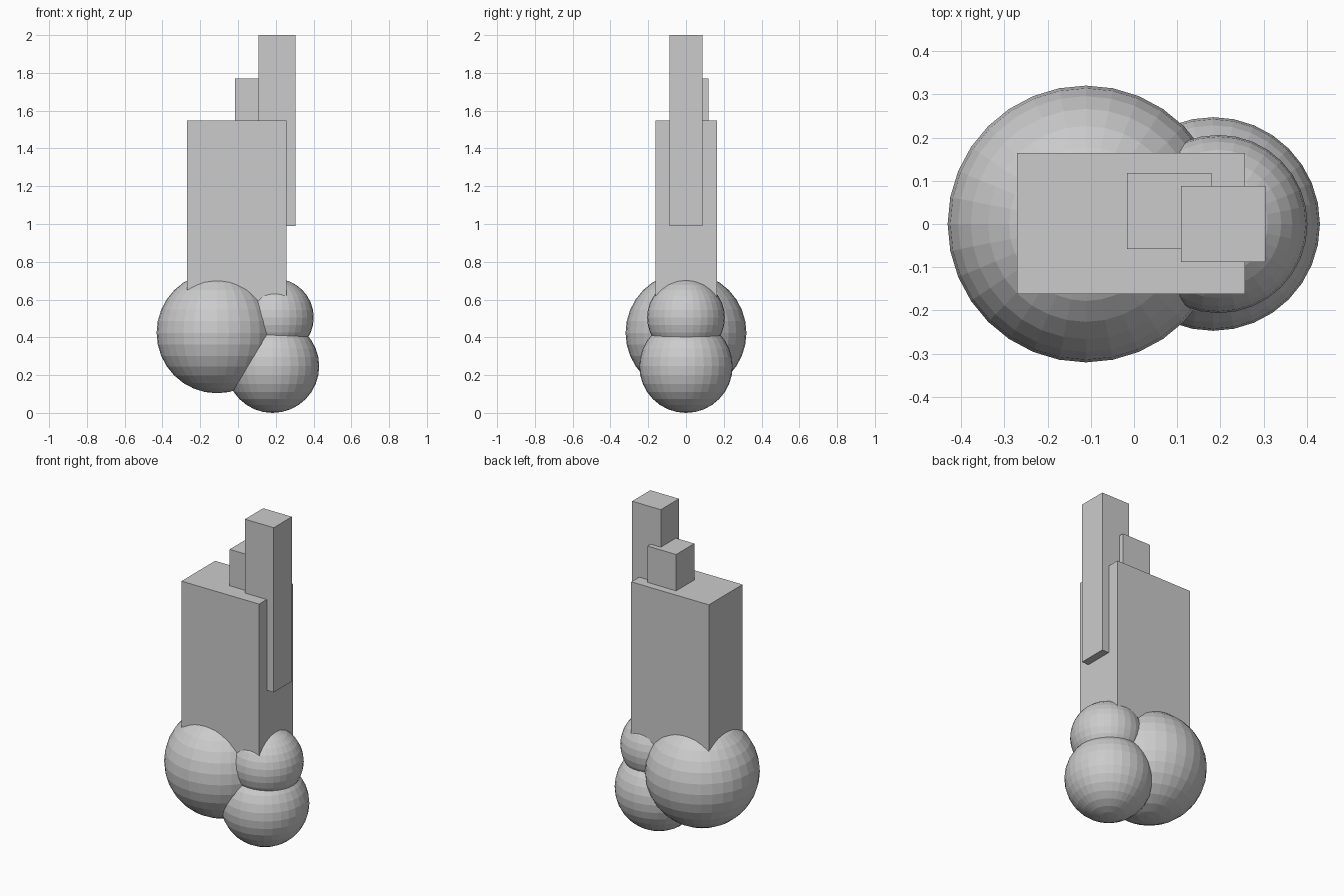
import bpy

if "Cube" in bpy.data.objects:
    bpy.data.objects.remove(bpy.data.objects["Cube"])


def ball(name, x, z, r):
    bpy.ops.mesh.primitive_uv_sphere_add(segments=32, ring_count=16, radius=r, location=(x, 0, z))
    bpy.context.object.name = name


def block(name, x, y, z):
    # Box spanning the given (min, max) range on each axis
    bpy.ops.mesh.primitive_cube_add(size=1, location=[sum(r) / 2 for r in (x, y, z)])
    ob = bpy.context.object
    ob.name = name
    ob.scale = [r[1] - r[0] for r in (x, y, z)]
    bpy.ops.object.transform_apply(location=False, rotation=False, scale=True)


# Cluster of faceted spheres at the base
ball("large_base_sphere", -0.111, 0.424, 0.320)
ball("lower_base_sphere", 0.183, 0.247, 0.247)
ball("upper_base_sphere", 0.195, 0.505, 0.206)

# Stepped blocks rising from the spheres
block("main_block", (-0.27, 0.257), (-0.162, 0.164), (0.53, 1.547))
block("middle_block", (-0.016, 0.179), (-0.058, 0.118), (0.76, 1.77))
block("tall_block", (0.109, 0.304), (-0.088, 0.088), (0.99, 2.0))
